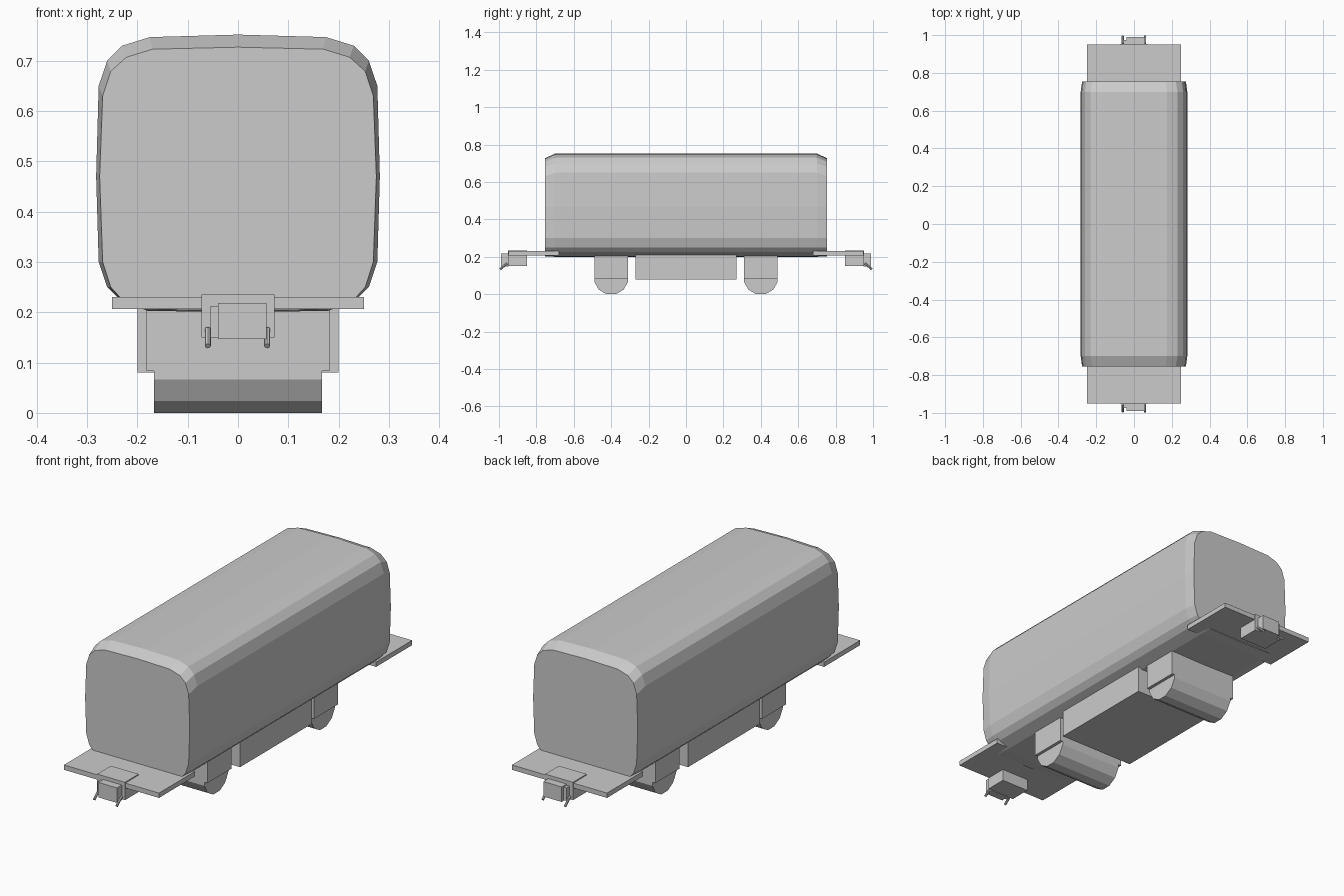
import bpy, bmesh, math
from mathutils import Vector

if "Cube" in bpy.data.objects:
    bpy.data.objects.remove(bpy.data.objects["Cube"])


def make_object(name, bm):
    bmesh.ops.recalc_face_normals(bm, faces=bm.faces)
    mesh = bpy.data.meshes.new(name)
    bm.to_mesh(mesh)
    bm.free()
    obj = bpy.data.objects.new(name, mesh)
    bpy.context.collection.objects.link(obj)
    return obj


def loft(name, rings):
    bm = bmesh.new()
    loops = [[bm.verts.new(p) for p in ring] for ring in rings]
    n = len(loops[0])
    for a, b in zip(loops, loops[1:]):
        for i in range(n):
            j = (i + 1) % n
            bm.faces.new((a[i], a[j], b[j], b[i]))
    bm.faces.new(loops[0])
    bm.faces.new(loops[-1])
    return make_object(name, bm)


def box(name, x0, x1, y0, y1, z0, z1):
    return loft(name, [[(x0, y, z0), (x1, y, z0), (x1, y, z1), (x0, y, z1)] for y in (y0, y1)])


def mirror_y(obj):
    obj.modifiers.new("Mirror", 'MIRROR').use_axis = (False, True, False)


def section(half, y):
    pts = half + [(-x, z) for x, z in reversed(half) if x > 0]
    return [(x, y, z) for x, z in pts]


# Tank body: full section in the middle, slightly smaller at both ends
full = [(0, 0.752), (0.175, 0.747), (0.23, 0.73), (0.26, 0.70), (0.277, 0.65), (0.282, 0.47),
        (0.277, 0.30), (0.26, 0.25), (0.235, 0.225), (0.18, 0.203), (0, 0.20)]
end = [(0, 0.727), (0.17, 0.723), (0.222, 0.707), (0.253, 0.679), (0.269, 0.63), (0.275, 0.47),
       (0.269, 0.30), (0.253, 0.25), (0.23, 0.225), (0.178, 0.206), (0, 0.203)]
loft("tank_body", [section(end, -0.755), section(full, -0.70),
                   section(full, 0.70), section(end, 0.755)])

# Underframe box between the wheels
box("underframe", -0.2, 0.2, -0.27, 0.27, 0.08, 0.21)

# End platforms, wheel housings and couplers, repeated at the other end
for part in (
    ("end_platform", -0.25, 0.25, -0.95, -0.68, 0.207, 0.23),
    ("wheel_housing", -0.182, 0.182, -0.49, -0.31, 0.083, 0.21),
    ("coupler_mount", -0.073, 0.073, -0.953, -0.85, 0.15, 0.235),
    ("coupler_block", -0.04, 0.057, -0.99, -0.95, 0.147, 0.218),
    ("coupler_plate", -0.055, -0.04, -0.975, -0.95, 0.15, 0.212),
):
    mirror_y(box(*part))

# Twelve-sided wheel roller
r = 0.09 / math.cos(math.radians(15))
angles = [math.radians(15 + 30 * i) for i in range(12)]
mirror_y(loft("wheel_roller", [[(x, -0.4 + r * math.cos(a), 0.09 + r * math.sin(a)) for a in angles]
                               for x in (-0.167, 0.167)]))

# Slanted coupling pins
top, bottom = Vector((0, -0.955, 0.166)), Vector((0, -0.994, 0.133))
axis = (bottom - top).normalized()
side = Vector((1, 0, 0))
up = axis.cross(side)
for x in (-0.06, 0.058):
    rings = [[c + side * x + 0.006 * (side * math.cos(k * math.pi / 4) + up * math.sin(k * math.pi / 4))
              for k in range(8)] for c in (top, bottom)]
    mirror_y(loft("coupling_pin", rings))
